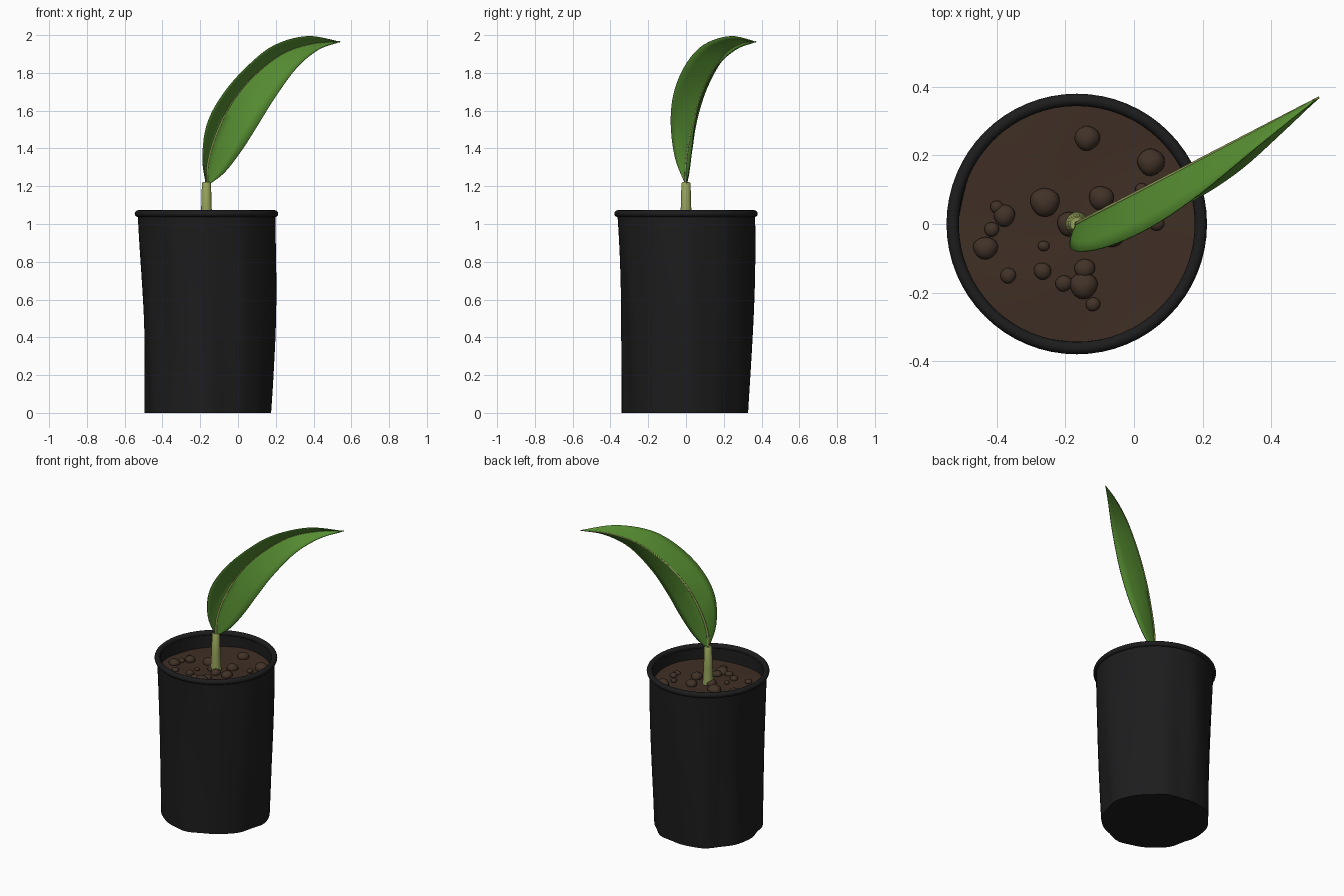
import bpy, bmesh, math, random
from mathutils import Vector

if "Cube" in bpy.data.objects:
    bpy.data.objects.remove(bpy.data.objects["Cube"])

random.seed(4)
CX = -0.167           # pot axis
D = Vector((0.886, 0.463, 0))    # plan direction the leaf leans
S = Vector((0.463, -0.886, 0))   # side the leaf folds towards


def material(name, rgb):
    m = bpy.data.materials.new(name)
    m.diffuse_color = (*rgb, 1)
    m.use_nodes = True
    m.node_tree.nodes["Principled BSDF"].inputs["Base Color"].default_value = m.diffuse_color
    return m


BLACK = material("black_plastic", (0.012, 0.012, 0.013))
SOIL = material("soil", (0.05, 0.028, 0.018))
CLOD = material("clod", (0.052, 0.032, 0.021))
GREEN = material("leaf_green", (0.09, 0.26, 0.03))
PALE = material("stem_green", (0.3, 0.36, 0.1))


def finish(name, bm, mat, angle=50):
    bmesh.ops.recalc_face_normals(bm, faces=bm.faces)
    me = bpy.data.meshes.new(name)
    bm.to_mesh(me)
    bm.free()
    me.materials.append(mat)
    ob = bpy.data.objects.new(name, me)
    bpy.context.collection.objects.link(ob)
    bpy.ops.object.select_all(action='DESELECT')
    ob.select_set(True)
    bpy.context.view_layer.objects.active = ob
    bpy.ops.object.shade_smooth_by_angle(angle=math.radians(angle))
    return ob


def loft(bm, rings, closed=True, caps=False):
    vs = [[bm.verts.new(p) for p in r] for r in rings]
    n = len(vs[0])
    for a, b in zip(vs, vs[1:]):
        for i in range(n if closed else n - 1):
            j = (i + 1) % n
            bm.faces.new((a[i], a[j], b[j], b[i]))
    if caps:
        bm.faces.new(vs[0])
        bm.faces.new(vs[-1])


def spline(pts, per=5):
    """Catmull-Rom through the points."""
    p = [2 * pts[0] - pts[1]] + pts + [2 * pts[-1] - pts[-2]]
    out = []
    for i in range(1, len(p) - 2):
        a, b, c, d = p[i - 1:i + 3]
        for k in range(per):
            t = k / per
            out.append(0.5 * (2 * b + (c - a) * t + (2 * a - 5 * b + 4 * c - d) * t * t
                              + (3 * b - a - 3 * c + d) * t ** 3))
    return out + [pts[-1]]


# Soft grow bag: wrinkled wall, thin inside face, closed base
def wall_radius(a, z):
    t = z / 1.05
    slack = 1 - 0.9 * t ** 4
    wave = (0.006 * math.sin(3 * a + 1.2 + 2 * t) + 0.005 * math.sin(7 * a + 3 * t)
            + 0.003 * math.sin(12 * a + 1))
    bulge = 0.010 * math.sin(math.pi * t) * math.cos(a - 0.4)
    return 0.332 + 0.032 * t + slack * wave + bulge


def bag_ring(z, inset, n=72):
    ring = []
    for i in range(n):
        a = math.tau * i / n
        r = wall_radius(a, z) - inset
        ring.append((CX + r * math.cos(a), r * math.sin(a), z))
    return ring


bm = bmesh.new()
rings = [bag_ring(1.055 * i / 16, 0) for i in range(17)]
rings += [bag_ring(z, 0.014) for z in (1.055, 1.0, 0.93)]
loft(bm, rings)
bm.verts.ensure_lookup_table()
bm.faces.new(bm.verts[:72])
finish("pot_wall", bm, BLACK)

# Rolled rim
bm = bmesh.new()
rings = []
for i in range(65):
    a = math.tau * i / 64
    rings.append([(CX + (0.362 + 0.018 * math.cos(b)) * math.cos(a),
                   (0.362 + 0.018 * math.cos(b)) * math.sin(a),
                   1.055 + 0.018 * math.sin(b)) for b in [math.tau * k / 12 for k in range(12)]])
loft(bm, rings)
bmesh.ops.remove_doubles(bm, verts=bm.verts, dist=1e-5)
finish("pot_rim", bm, BLACK)

# Soil surface, gently uneven
bm = bmesh.new()
rings = []
for k in range(9):
    r = 0.002 + 0.353 * k / 8
    rings.append([(CX + r * math.cos(a), r * math.sin(a),
                   0.968 + 0.006 * math.sin(3 * a + 9 * r) * r / 0.35)
                  for a in [math.tau * i / 48 for i in range(48)]])
loft(bm, rings)
bm.verts.ensure_lookup_table()
bm.faces.new(bm.verts[:48])
finish("soil", bm, SOIL)

# Soil clods (x, y, radius)
clods = [(-.136, .25, .038), (.05, .18, .042), (-.26, .063, .04), (-.378, .025, .032),
         (-.40, .05, .02), (-.415, -.015, .02), (-.433, -.07, .034), (-.367, -.15, .022),
         (-.264, -.064, .016), (-.267, -.137, .025), (-.205, -.173, .025),
         (-.147, -.18, .038), (-.144, -.13, .028), (-.12, -.234, .02), (-.095, .075, .036),
         (-.062, -.03, .036), (.022, .1, .02), (.066, .04, .022), (.066, 0, .02),
         (-.19, 0, .035), (-.14, -.04, .03)]
bm = bmesh.new()
for x, y, r in clods:
    new = bmesh.ops.create_icosphere(bm, subdivisions=3, radius=r)["verts"]
    sx, sy, ph = random.uniform(.92, 1.08), random.uniform(.92, 1.08), random.uniform(0, 6)
    for v in new:
        k = 1 + 0.05 * math.sin(90 * v.co.x + ph) * math.cos(80 * v.co.y + ph)
        v.co = Vector((x + v.co.x * sx * k, y + v.co.y * sy * k, 0.975 + v.co.z * 0.75 * k))
finish("soil_clods", bm, CLOD)

# Stem
bm = bmesh.new()
rings = [[(CX + r * math.cos(a), r * math.sin(a), z)
          for a in [math.tau * i / 20 for i in range(20)]]
         for z, r in ((.95, .036), (.99, .033), (1.08, .028), (1.215, .024), (1.222, .019))]
loft(bm, rings, caps=True)
finish("stem", bm, PALE)


# Leaf curves given as (along lean, fold depth, height)
def leaf_curve(pts):
    return spline([Vector((CX, 0, z)) + D * u + S * d for u, d, z in pts])


base, tip = (0, 0, 1.2), (.798, 0, 1.965)
mid = leaf_curve([base, (.006, 0, 1.32), (.05, 0, 1.46), (.14, 0, 1.63), (.27, 0, 1.775),
                  (.45, 0, 1.90), (.63, 0, 1.953), tip])
left = leaf_curve([base, (-.044, .042, 1.35), (-.033, .073, 1.53), (.05, .10, 1.69),
                   (.19, .108, 1.835), (.36, .088, 1.945), (.58, .042, 1.993), tip])
right = leaf_curve([base, (.09, .03, 1.27), (.18, .06, 1.39), (.26, .085, 1.52),
                    (.36, .095, 1.67), (.50, .08, 1.83), (.65, .042, 1.925), tip])

# Folded leaf blade
bm = bmesh.new()
rows = []
for m, l, r in zip(mid, left, right):
    row = []
    for k in range(-4, 5):
        t = abs(k) / 4
        edge = l if k < 0 else r
        row.append(m.lerp(edge, t) - S * 0.05 * (m - edge).length * math.sin(math.pi * t))
    rows.append(row)
loft(bm, rows, closed=False)
bmesh.ops.remove_doubles(bm, verts=bm.verts, dist=1e-5)
blade = finish("leaf_blade", bm, GREEN)
mod = blade.modifiers.new("thickness", 'SOLIDIFY')
mod.thickness = 0.005
mod.offset = 0

# Midrib along the fold
bm = bmesh.new()
rings = []
for i, p in enumerate(mid):
    t = (mid[min(i + 1, len(mid) - 1)] - mid[max(i - 1, 0)]).normalized()
    n = S.cross(t).normalized()
    r = 0.008 - 0.005 * i / (len(mid) - 1)
    rings.append([p + r * (S * math.cos(a) + n * math.sin(a))
                  for a in [math.tau * k / 8 for k in range(8)]])
loft(bm, rings, caps=True)
finish("leaf_midrib", bm, PALE)
